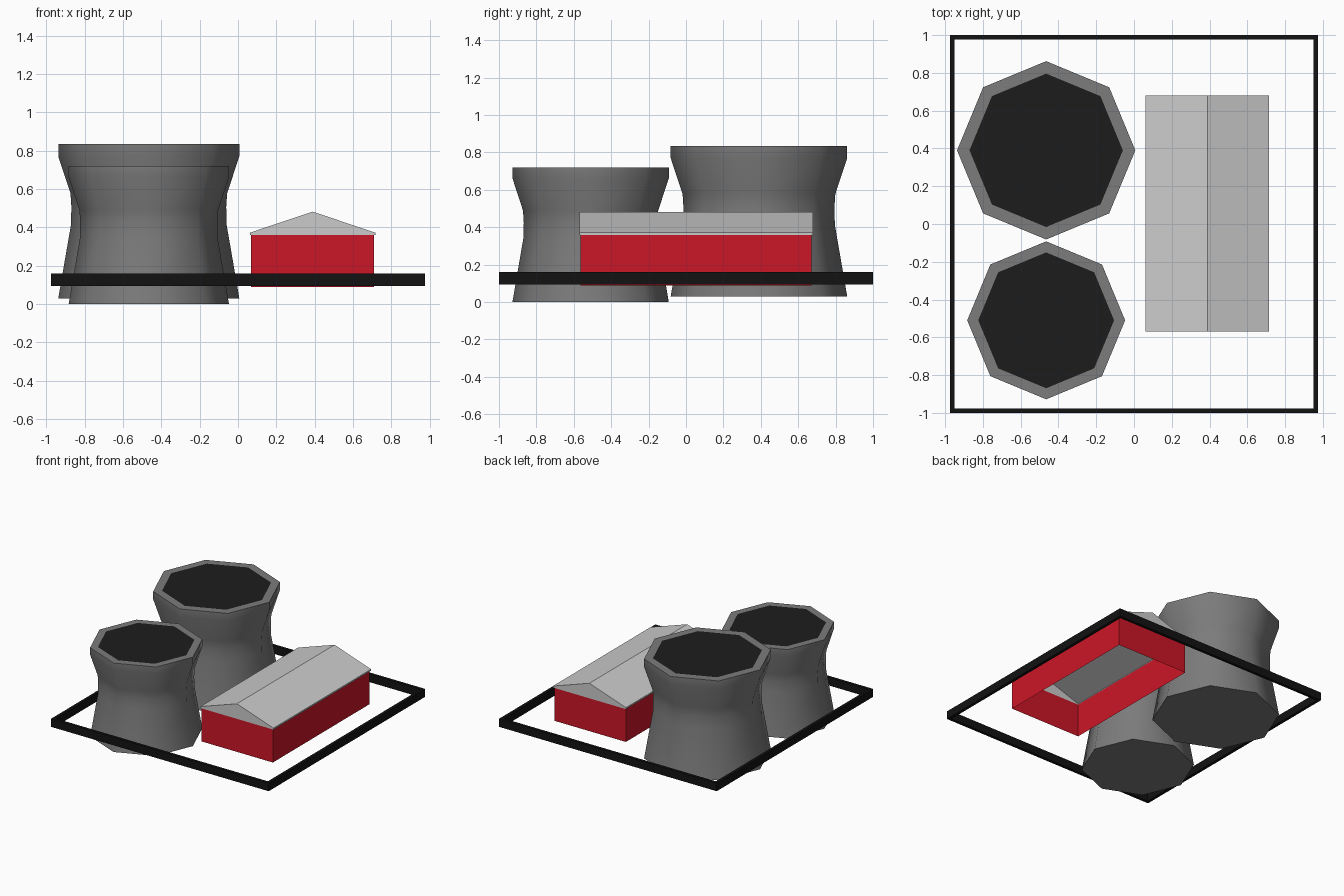
import bpy, math

if "Cube" in bpy.data.objects:
    bpy.data.objects.remove(bpy.data.objects["Cube"])

def material(name, rgb):
    m = bpy.data.materials.new(name)
    m.diffuse_color = (*rgb, 1)
    m.use_nodes = True
    m.node_tree.nodes["Principled BSDF"].inputs["Base Color"].default_value = m.diffuse_color
    return m

BLACK = material("black", (0.006, 0.006, 0.006))
SOOT = material("soot", (0.012, 0.012, 0.012))
RED = material("red", (0.6, 0.008, 0.02))
CONCRETE = material("concrete", (0.2, 0.2, 0.2))

def mesh_object(name, verts, faces, mats=()):
    me = bpy.data.meshes.new(name)
    me.from_pydata(verts, [], faces)
    for m in mats:
        me.materials.append(m)
    ob = bpy.data.objects.new(name, me)
    bpy.context.collection.objects.link(ob)
    return ob

def lofted(rings, closed=False):
    """Quads joining consecutive rings of equal size."""
    n = len(rings[0])
    verts = [v for r in rings for v in r]
    count = len(rings) if closed else len(rings) - 1
    faces = []
    for k in range(count):
        a, b = k * n, (k + 1) % len(rings) * n
        faces += [(a + i, a + (i + 1) % n, b + (i + 1) % n, b + i) for i in range(n)]
    return verts, faces

def rect(x0, x1, y0, y1, z):
    return [(x0, y0, z), (x1, y0, z), (x1, y1, z), (x0, y1, z)]

# Cooling towers: eight-sided waisted profile (radius, height), inset dark mouth
PROFILE = [(1, 0), (0.86, 0.475), (0.855, 0.59), (0.865, 0.68), (1, 0.92), (1, 1), (0.86, 1)]

def tower(name, x, y, radius, z0, z1):
    rings = [[(x + radius * r * math.cos(i * math.pi / 4),
               y + radius * r * math.sin(i * math.pi / 4),
               z0 + (z1 - z0) * h) for i in range(8)] for r, h in PROFILE]
    verts, faces = lofted(rings)
    faces.append(tuple(range(7, -1, -1)))
    faces.append(tuple(range(len(verts) - 8, len(verts))))
    ob = mesh_object(name, verts, faces, (CONCRETE, SOOT))
    ob.data.polygons[-1].material_index = 1
    bpy.ops.object.select_all(action='DESELECT')
    ob.select_set(True)
    bpy.context.view_layer.objects.active = ob
    bpy.ops.object.shade_smooth_by_angle(angle=math.radians(50))

tower("large_cooling_tower", -0.465, 0.39, 0.472, 0.03, 0.835)
tower("small_cooling_tower", -0.465, -0.51, 0.418, 0.0, 0.72)

# Perimeter frame: mitred rectangular ring
w = 0.024
rings = [rect(-0.975 + d, 0.975 - d, -1 + d, 1 - d, z)
         for d, z in ((0, 0.095), (0, 0.16), (w, 0.16), (w, 0.095))]
mesh_object("perimeter_frame", *lofted([r[::1] for r in rings], closed=True), (BLACK,))

# Hall walls: open top and bottom
mesh_object("hall_walls", *lofted([rect(0.068, 0.708, -0.565, 0.672, z) for z in (0.09, 0.362)]), (RED,))

# Gabled roof shell with a thin fascia, open underneath
verts, faces = lofted([rect(0.062, 0.716, -0.57, 0.68, z) for z in (0.36, 0.372)])
verts += [(0.389, -0.57, 0.482), (0.389, 0.68, 0.482)]
faces += [(4, 5, 8), (6, 7, 9), (5, 6, 9, 8), (7, 4, 8, 9)]
mesh_object("hall_roof", verts, faces)
